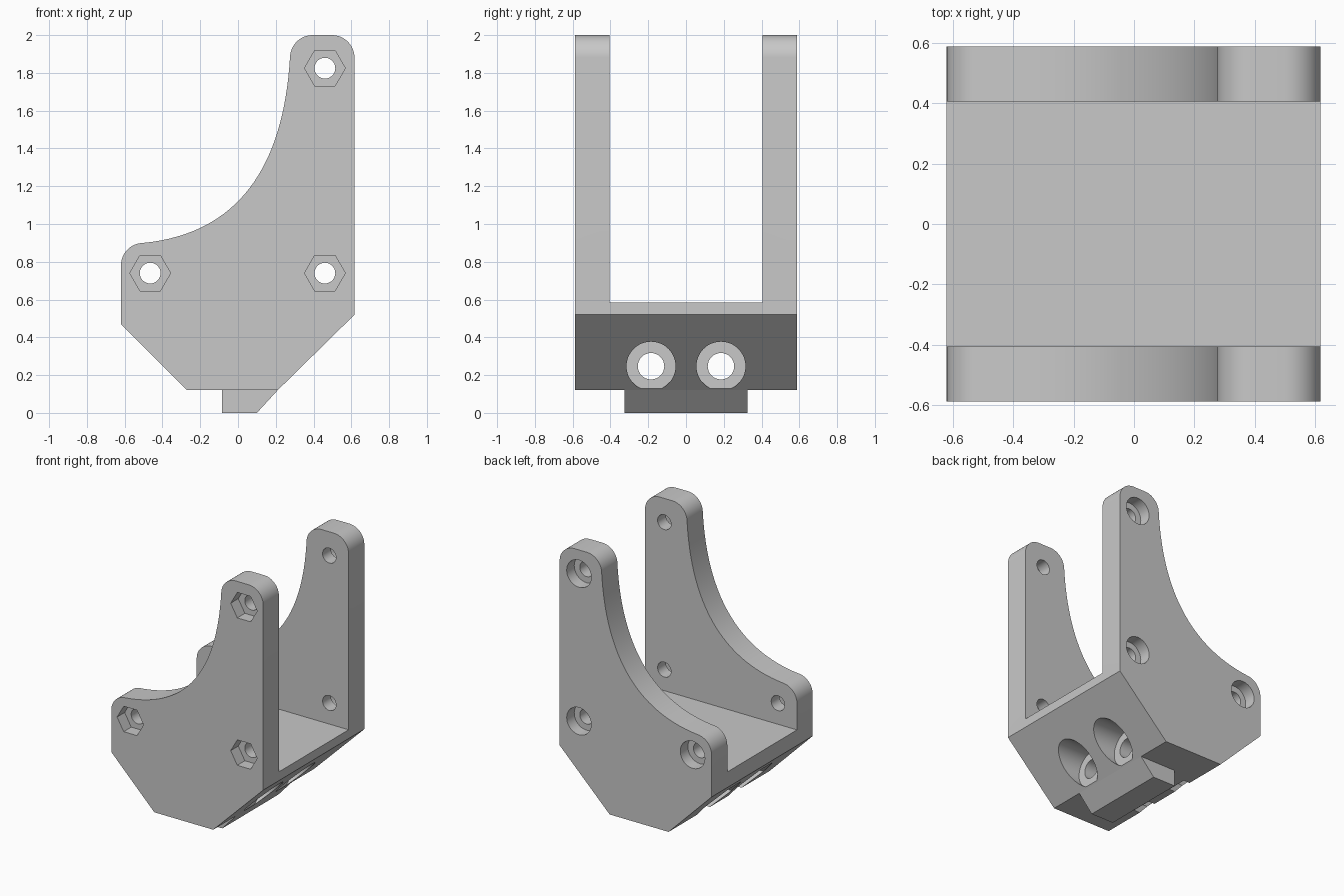
import bpy, bmesh, math
from mathutils import Matrix, Vector

if "Cube" in bpy.data.objects:
    bpy.data.objects.remove(bpy.data.objects["Cube"], do_unlink=True)

grey = bpy.data.materials.new("light grey")
grey.use_nodes = True
COLOUR = (0.58, 0.58, 0.58, 1)
grey.diffuse_color = COLOUR
grey.node_tree.nodes["Principled BSDF"].inputs["Base Color"].default_value = COLOUR


def make_object(name, bm):
    bmesh.ops.recalc_face_normals(bm, faces=bm.faces[:])
    mesh = bpy.data.meshes.new(name)
    bm.to_mesh(mesh)
    bm.free()
    mesh.materials.append(grey)
    obj = bpy.data.objects.new(name, mesh)
    bpy.context.collection.objects.link(obj)
    return obj


def extrude_profile(name, points, y0, y1):
    """Extrude an (x, z) outline along y."""
    bm = bmesh.new()
    face = bm.faces.new([bm.verts.new((x, y0, z)) for x, z in points])
    new = bmesh.ops.extrude_face_region(bm, geom=[face])["geom"]
    moved = [v for v in new if isinstance(v, bmesh.types.BMVert)]
    bmesh.ops.translate(bm, vec=(0, y1 - y0, 0), verts=moved)
    return make_object(name, bm)


def prism(start, end, radius, sides):
    """Round or hexagonal cutter; hexagons get a flat top and bottom."""
    start, end = Vector(start), Vector(end)
    axis = end - start
    bm = bmesh.new()
    turn = Matrix.Rotation(math.pi / 2, 4, 'X')
    if abs(axis.x) > abs(axis.y):
        turn = Matrix.Rotation(math.pi / 2, 4, 'Z') @ turn
    place = Matrix.Translation((start + end) / 2) @ turn
    # corners start on the local x axis
    rings = []
    for h in (-axis.length / 2, axis.length / 2):
        rings.append([bm.verts.new(place @ Vector((
            radius * math.cos(2 * math.pi * i / sides),
            radius * math.sin(2 * math.pi * i / sides), h)))
            for i in range(sides)])
    low, high = rings
    bm.faces.new(low)
    bm.faces.new(high)
    for i in range(sides):
        j = (i + 1) % sides
        bm.faces.new((low[i], low[j], high[j], high[i]))
    return make_object("cutter", bm)


def cut(obj, cutter):
    cutter.hide_render = True
    mod = obj.modifiers.new("cut", 'BOOLEAN')
    mod.operation = 'DIFFERENCE'
    mod.solver = 'EXACT'
    mod.object = cutter
    bpy.context.view_layer.objects.active = obj
    bpy.ops.object.modifier_apply(modifier=mod.name)
    bpy.data.objects.remove(cutter, do_unlink=True)


def arc(cx, cz, r, a0, a1, steps=12):
    angles = [math.radians(a0 + (a1 - a0) * i / steps) for i in range(steps + 1)]
    return [(cx + r * math.cos(a), cz + r * math.sin(a)) for a in angles]


def bezier(p, steps=32):
    pts = []
    for i in range(1, steps):
        t = i / steps
        w = ((1 - t) ** 3, 3 * t * (1 - t) ** 2, 3 * t * t * (1 - t), t ** 3)
        pts.append(tuple(sum(w[k] * p[k][a] for k in range(4)) for a in (0, 1)))
    return pts


# Bracket body: one side outline extruded over the full depth
outline = [(-0.62, 0.47), (-0.27, 0.12), (0.21, 0.12), (0.617, 0.52)]
outline += arc(0.497, 1.88, 0.12, 0, 90)
outline += arc(0.395, 1.88, 0.12, 90, 180)
outline += bezier([(0.275, 1.88), (0.24, 1.30), (0.0, 0.95), (-0.50, 0.90)])
outline += arc(-0.50, 0.78, 0.12, 90, 180)
body = extrude_profile("bracket_body", outline, -0.588, 0.588)

# Open channel between the two side plates
channel = [(-1, 0.585), (1, 0.585), (1, 2.5), (-1, 2.5)]
cut(body, extrude_profile("cutter", channel, -0.405, 0.405))

# Side plate bolt holes: hexagonal nut pockets in front, round recesses behind
for x, z in [(-0.465, 0.74), (0.46, 0.74), (0.46, 1.825)]:
    cut(body, prism((x, -1, z), (x, 1, z), 0.055, 32))
    cut(body, prism((x, -1, z), (x, -0.50, z), 0.108, 6))
    cut(body, prism((x, 0.50, z), (x, 1, z), 0.10, 40))

# Base bolt holes: round recesses on the right slope, nut pockets on the left
for y in (-0.185, 0.185):
    cut(body, prism((-1, y, 0.247), (1, y, 0.247), 0.07, 32))
    cut(body, prism((0.22, y, 0.247), (1, y, 0.247), 0.13, 48))
    cut(body, prism((-1, y, 0.247), (-0.22, y, 0.247), 0.15, 6))

# Locating tab under the base
tab = extrude_profile("base_tab", [(-0.085, 0.0), (0.10, 0.0), (0.21, 0.12), (-0.085, 0.12)],
                      -0.325, 0.325)

bpy.ops.object.select_all(action='DESELECT')
for obj in (body, tab):
    obj.select_set(True)
bpy.context.view_layer.objects.active = body
bpy.ops.object.shade_smooth_by_angle(angle=math.radians(30))
